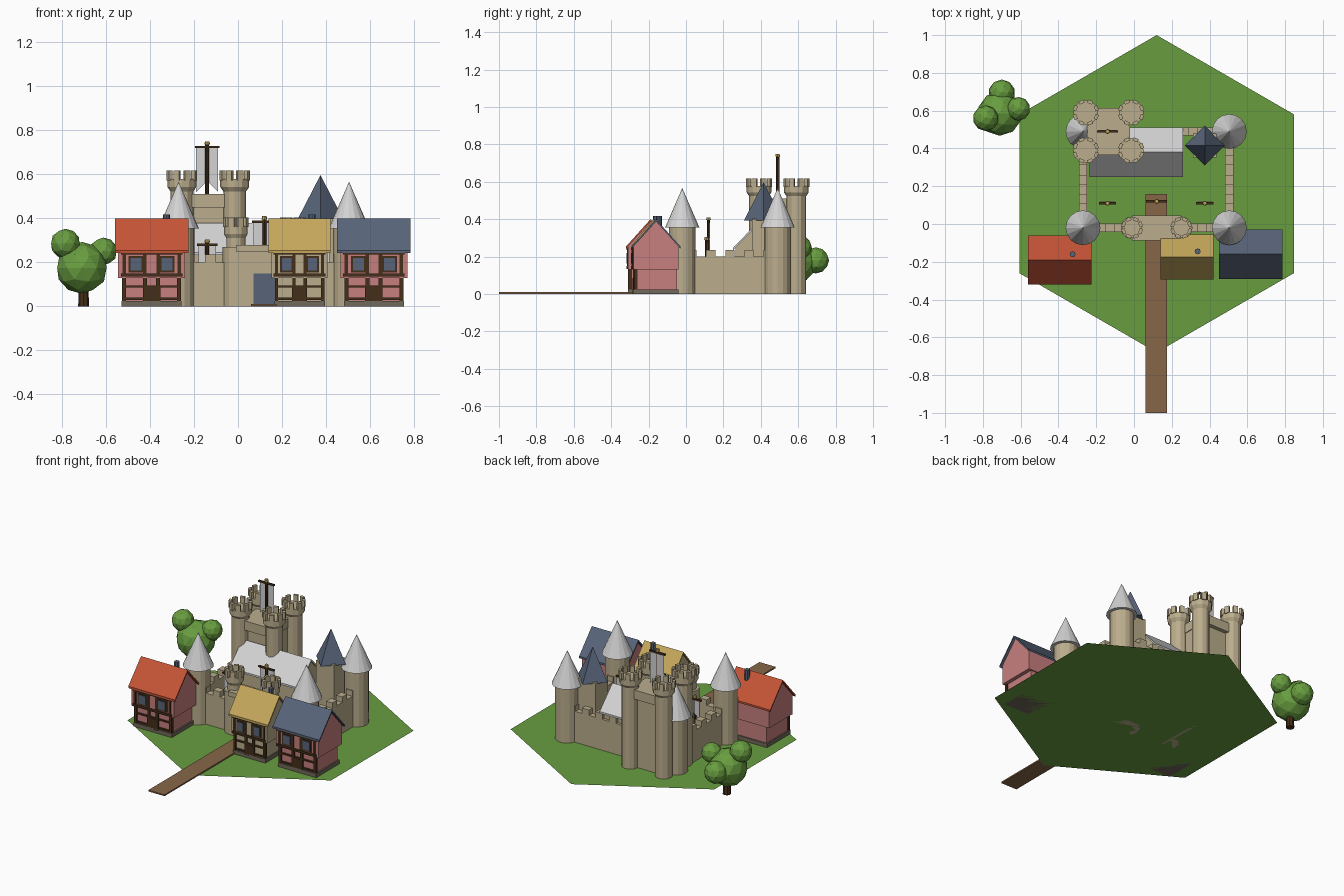
import bpy, bmesh
from math import pi, sin, cos
from mathutils import Matrix, Vector

if "Cube" in bpy.data.objects:
    bpy.data.objects.remove(bpy.data.objects["Cube"])


def material(name, code):
    rgb = [(int(code[i:i + 2], 16) / 255) ** 2.2 for i in (0, 2, 4)] + [1]
    m = bpy.data.materials.new(name)
    m.use_nodes = True
    m.diffuse_color = rgb
    node = next(n for n in m.node_tree.nodes if n.type == 'BSDF_PRINCIPLED')
    node.inputs["Base Color"].default_value = rgb
    return m


GREEN = material("grass green", "689C42")
PATH = material("path brown", "86664A")
TIMBER = material("dark timber", "46321F")
STONE = material("beige stone", "BAAC8C")
FOOTING = material("dark stone", "70685A")
RED = material("red tile", "C45539")
YELLOW = material("straw yellow", "C4A65C")
BLUE = material("slate blue", "586478")
PALE = material("pale grey", "D2D2D2")
PINK = material("pink plaster", "C67E7E")


def finish(name, bm, mat):
    bmesh.ops.recalc_face_normals(bm, faces=bm.faces)
    mesh = bpy.data.meshes.new(name)
    bm.to_mesh(mesh)
    bm.free()
    mesh.materials.append(mat)
    ob = bpy.data.objects.new(name, mesh)
    bpy.context.scene.collection.objects.link(ob)
    return ob


def add_box(bm, xs, ys, zs, turn=0):
    size = [b - a for a, b in (xs, ys, zs)]
    mid = [(a + b) / 2 for a, b in (xs, ys, zs)]
    mtx = Matrix.Translation(mid) @ Matrix.Rotation(turn, 4, 'Z') @ Matrix.Diagonal((*size, 1))
    bmesh.ops.create_cube(bm, size=1, matrix=mtx)


def box(name, mat, xs, ys, zs):
    bm = bmesh.new()
    add_box(bm, xs, ys, zs)
    return finish(name, bm, mat)


def add_cone(bm, x, y, z0, z1, r0, r1, n, turn=0):
    mtx = Matrix.Translation((x, y, (z0 + z1) / 2)) @ Matrix.Rotation(turn, 4, 'Z')
    bmesh.ops.create_cone(bm, cap_ends=True, segments=n, radius1=r0, radius2=r1,
                          depth=z1 - z0, matrix=mtx)


def cone(name, mat, *args):
    bm = bmesh.new()
    add_cone(bm, *args)
    return finish(name, bm, mat)


def prism(name, mat, outline, offset):
    """Extrude a closed outline of 3D points along an offset."""
    bm = bmesh.new()
    face = bm.faces.new([bm.verts.new(p) for p in outline])
    new = bmesh.ops.extrude_face_region(bm, geom=[face])["geom"]
    verts = [v for v in new if isinstance(v, bmesh.types.BMVert)]
    bmesh.ops.translate(bm, verts=verts, vec=offset)
    if face.is_valid is False or len(bm.faces) < len(outline) + 2:
        bm.faces.new([v for v in bm.verts if v not in verts])
    return finish(name, bm, mat)


def gable_roof(name, mat, xs, y, half, eave, ridge, t=0.012):
    pts = [(-half, eave), (0, ridge), (half, eave), (half, eave - t), (0, ridge - t), (-half, eave - t)]
    prism(name, mat, [(xs[0], y + a, z) for a, z in pts], (xs[1] - xs[0], 0, 0))


def gable_body(name, mat, xs, y, half, z0, eave, ridge):
    pts = [(-half, z0), (-half, eave), (0, ridge), (half, eave), (half, z0)]
    prism(name, mat, [(xs[0], y + a, z) for a, z in pts], (xs[1] - xs[0], 0, 0))


# Ground and path
bm = bmesh.new()
bmesh.ops.create_circle(bm, cap_ends=True, segments=6, radius=0.84,
                        matrix=Matrix.Translation((0.12, 0.16, 0)))
finish("ground", bm, GREEN)
box("path", PATH, (0.06, 0.175), (-1, 0.16), (0.001, 0.01))

# Corner towers with cone roofs
L, R, F, B = -0.27, 0.505, -0.02, 0.49
for label, x, y in (("front_right", L, F), ("front_left", R, F), ("back_left", R, B), ("back_right", L, B)):
    cone(label + "_tower", STONE, x, y, 0, 0.36, 0.072, 0.072, 16)
    cone(label + "_tower_roof", PALE, x, y, 0.355, 0.567, 0.092, 0, 16)


# Curtain walls with merlons
def wall(name, start, end):
    a, b = Vector(start), Vector(end)
    bm = bmesh.new()
    h = 0.022
    add_box(bm, (a.x - h, b.x + h), (a.y - h, b.y + h), (0, 0.2))
    count = round((b - a).length / 0.1)
    for i in range(count):
        p = a.lerp(b, (i + 0.5) / count)
        add_box(bm, (p.x - 0.025, p.x + 0.025) if a.x != b.x else (p.x - h, p.x + h),
                (p.y - 0.025, p.y + 0.025) if a.y != b.y else (p.y - h, p.y + h), (0.2, 0.235))
    finish(name, bm, STONE)


wall("front_wall", (L, F), (R, F))
wall("back_wall", (L, B), (R, B))
wall("right_wall", (L, F), (L, B))
wall("left_wall", (R, F), (R, B))


# Round battlement towers
def battlement_tower(name, x, y, top, r, crown):
    bm = bmesh.new()
    floor = top - 0.04
    add_cone(bm, x, y, 0, floor - 0.04, r, r, 12)
    add_cone(bm, x, y, floor - 0.055, floor - 0.035, r, crown, 12)
    add_cone(bm, x, y, floor - 0.035, floor, crown, crown, 12)
    for i in range(8):
        t = (i + 0.5) * pi / 4
        px, py = x + cos(t) * (crown - 0.006), y + sin(t) * (crown - 0.006)
        add_box(bm, (px - 0.009, px + 0.009), (py - 0.014, py + 0.014), (floor - 0.005, top), t)
    finish(name, bm, STONE)


# Keep
KX, KY = -0.135, 0.49
for sx in (-1, 1):
    for sy in (-1, 1):
        battlement_tower("keep_tower", KX + sx * 0.12, KY + sy * 0.1, 0.618, 0.052, 0.066)
    box("keep_window", BLUE, (KX + sx * 0.03 - 0.012, KX + sx * 0.03 + 0.012), (0.387, 0.392), (0.34, 0.375))
box("keep_body", STONE, (KX - 0.11, KX + 0.11), (KY - 0.1, KY + 0.1), (0, 0.46))
box("keep_top", STONE, (KX - 0.115, KX + 0.115), (KY - 0.125, KY + 0.125), (0.45, 0.51))

# Great hall
gable_body("hall", STONE, (-0.22, 0.25), 0.38, 0.115, 0, 0.255, 0.37)
gable_roof("hall_roof", PALE, (-0.235, 0.26), 0.38, 0.13, 0.245, 0.38)

# Square tower with pyramid roof
box("square_tower", STONE, (0.312, 0.438), (0.352, 0.478), (0, 0.4))
cone("square_tower_roof", BLUE, 0.375, 0.415, 0.392, 0.597, 0.106, 0, 4)

# Gatehouse
for x in (-0.01, 0.25):
    cone("gatehouse_end", STONE, x, F, 0, 0.27, 0.06, 0.06, 12)
    battlement_tower("gatehouse_tower", x, F, 0.405, 0.043, 0.054)
box("gatehouse", STONE, (-0.01, 0.25), (-0.08, 0.04), (0, 0.255))
box("gatehouse_parapet", STONE, (-0.01, 0.25), (-0.087, 0.045), (0.25, 0.28))
for y in (-0.086, 0.04):
    box("gate", BLUE, (0.07, 0.17), (y, y + 0.006), (0, 0.15))


# Banners on poles
def banner(x, y, base, top, half, drop):
    bar = top - 0.03
    cone("banner_pole", TIMBER, x, y, base, top - 0.01, 0.009, 0.009, 8)
    cone("pole_cap", YELLOW, x, y, top - 0.015, top, 0.013, 0.01, 8)
    box("banner_bar", TIMBER, (x - half - 0.006, x + half + 0.006), (y - 0.006, y + 0.006), (bar, bar + 0.01))
    low = bar - drop
    outline = [(-half, bar), (half, bar), (half, low), (0, low + half), (-half, low)]
    prism("banner_cloth", PALE, [(x + a, y + 0.004, z) for a, z in outline], (0, 0.004, 0))


banner(-0.14, 0.49, 0.5, 0.75, 0.05, 0.2)
banner(0.12, 0.12, 0, 0.41, 0.05, 0.16)
for x in (-0.14, 0.375):
    banner(x, 0.11, 0, 0.305, 0.04, 0.12)


# Timber-framed houses
def house(label, x, y, w, d, plaster, tile, chimney):
    def span(half, mid=0):
        return (x + (mid - half) * w, x + (mid + half) * w)

    hw = 0.12 * d
    front = y - hw
    box(label + "_footing", FOOTING, span(0.137), (y - hw, y + hw), (0, 0.025))
    box(label + "_ground_floor", plaster, span(0.128), (y - hw + 0.01, y + hw - 0.008), (0.02, 0.14))
    gable_body(label + "_upper_floor", plaster, span(0.152), y, hw, 0.13, 0.26, 0.39)
    gable_roof(label + "_roof", tile, span(0.167), y, 0.13 * d, 0.255, 0.4)
    # Frame on the front
    bm = bmesh.new()
    for z in (0.135, 0.235):
        add_box(bm, span(0.14), (front - 0.008, front + 0.01), (z, z + 0.014))
    for z in (0.03, 0.085):
        add_box(bm, span(0.13), (front + 0.002, front + 0.02), (z, z + 0.01))
    for m in (-0.125, -0.03, 0.03, 0.125):
        add_box(bm, span(0.008, m), (front - 0.006, front + 0.01), (0.135, 0.25))
        add_box(bm, span(0.009, m), (front + 0.001, front + 0.02), (0.02, 0.14))
    add_box(bm, span(0.04), (front, front + 0.02), (0.015, 0.085))
    for m in (-0.07, 0.07):
        add_box(bm, span(0.035, m), (front - 0.005, front + 0.01), (0.155, 0.228))
    finish(label + "_timber_frame", bm, TIMBER)
    for m in (-0.07, 0.07):
        box(label + "_window", BLUE, span(0.025, m), (front - 0.009, front - 0.004), (0.164, 0.22))
    if chimney:
        cone(label + "_chimney", BLUE, x + 0.068 * w, y + 0.03, 0.33, 0.418, 0.016, 0.016, 8)


house("red_house", -0.393, -0.19, 1, 1, PINK, RED, True)
house("yellow_house", 0.28, -0.175, 0.84, 0.92, STONE, YELLOW, True)
house("blue_house", 0.618, -0.16, 1, 1, PINK, BLUE, False)

# Tree
cone("tree_trunk", TIMBER, -0.702, 0.585, 0, 0.12, 0.025, 0.02, 8)
bm = bmesh.new()
for x, y, z, r in ((-0.71, 0.585, 0.175, 0.118), (-0.785, 0.56, 0.285, 0.068),
                   (-0.612, 0.61, 0.25, 0.063), (-0.7, 0.695, 0.18, 0.07)):
    bmesh.ops.create_icosphere(bm, subdivisions=2, radius=r, matrix=Matrix.Translation((x, y, z)))
finish("tree_leaves", bm, GREEN)
